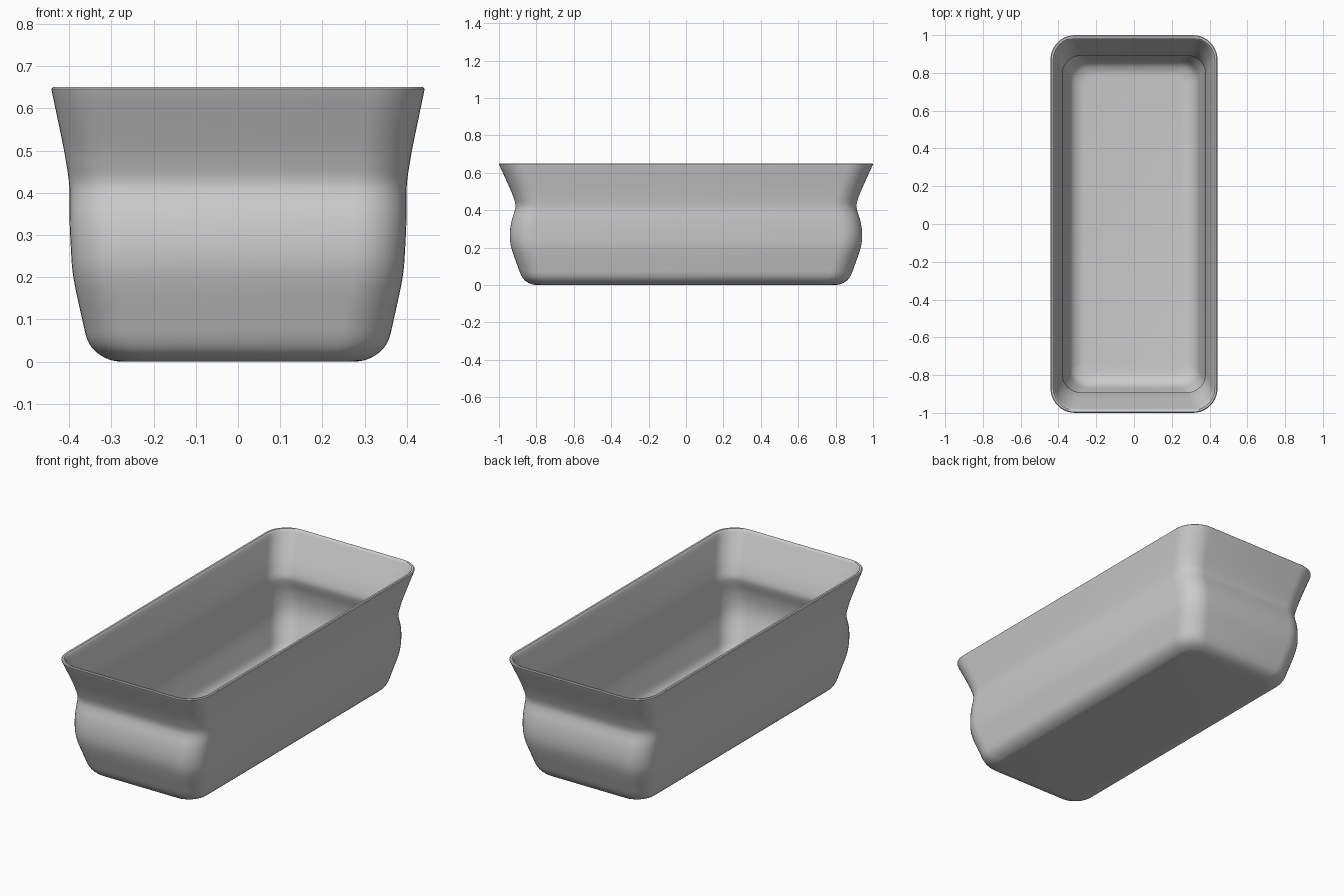
import bpy, bmesh
from math import cos, sin, pi, radians
from mathutils import Vector

if "Cube" in bpy.data.objects:
    bpy.data.objects.remove(bpy.data.objects["Cube"])

HEIGHT, WALL, CORNER_STEPS, SUB = 0.65, 0.02, 10, 4

# Outer wall profile: height, half width, half length, corner radius
KEYS = [Vector(k) for k in [
    (0.000, 0.280, 0.800, 0.080), (0.005, 0.305, 0.828, 0.090),
    (0.022, 0.335, 0.859, 0.105), (0.050, 0.356, 0.880, 0.115),
    (0.100, 0.369, 0.900, 0.120), (0.200, 0.390, 0.934, 0.120),
    (0.270, 0.396, 0.942, 0.120), (0.340, 0.399, 0.933, 0.120),
    (0.400, 0.399, 0.915, 0.120), (0.430, 0.401, 0.912, 0.120),
    (0.465, 0.406, 0.921, 0.120), (0.520, 0.416, 0.943, 0.125),
    (0.640, 0.441, 0.998, 0.130)]]


def smooth_profile(keys):
    """Catmull-Rom curve through the profile points."""
    out = []
    for i in range(len(keys) - 1):
        a, b, c, d = (keys[max(0, min(len(keys) - 1, i + k))] for k in (-1, 0, 1, 2))
        for s in range(SUB):
            t = s / SUB
            out.append(0.5 * (2 * b + (c - a) * t + (2 * a - 5 * b + 4 * c - d) * t**2
                              + (3 * b - a - 3 * c + d) * t**3))
    return out + [keys[-1]]


def ring(bm, z, hx, hy, r):
    """Rounded rectangle of vertices."""
    verts = []
    for q, (sx, sy) in enumerate([(1, 1), (-1, 1), (-1, -1), (1, -1)]):
        for i in range(CORNER_STEPS + 1):
            a = (q + i / CORNER_STEPS) * pi / 2
            verts.append(bm.verts.new((sx * (hx - r) + r * cos(a),
                                       sy * (hy - r) + r * sin(a), z)))
    return verts


outer = smooth_profile(KEYS)
# Rounded lip, then the inner wall running back down to the floor
lip = [(0.646, 0.442, 1.0, 0.13), (0.650, 0.438, 0.996, 0.127),
       (0.650, 0.428, 0.986, 0.117), (0.646, 0.424, 0.981, 0.112)]
inner = [(z + WALL * (1 - z / HEIGHT)**3, hx - WALL, hy - WALL, r - WALL)
         for z, hx, hy, r in reversed(outer)]

bm = bmesh.new()
rings = [ring(bm, *p) for p in [*outer, *lip, *inner]]
for lo, hi in zip(rings, rings[1:]):
    n = len(lo)
    for i in range(n):
        j = (i + 1) % n
        bm.faces.new((lo[i], lo[j], hi[j], hi[i]))
# Underside and inside floor
bm.faces.new(rings[0][::-1])
bm.faces.new(rings[-1])
bmesh.ops.recalc_face_normals(bm, faces=bm.faces)

mesh = bpy.data.meshes.new("loaf_pan")
bm.to_mesh(mesh)
bm.free()
pan = bpy.data.objects.new("loaf_pan", mesh)
bpy.context.collection.objects.link(pan)
bpy.context.view_layer.objects.active = pan
pan.select_set(True)
bpy.ops.object.shade_smooth_by_angle(angle=radians(40))
